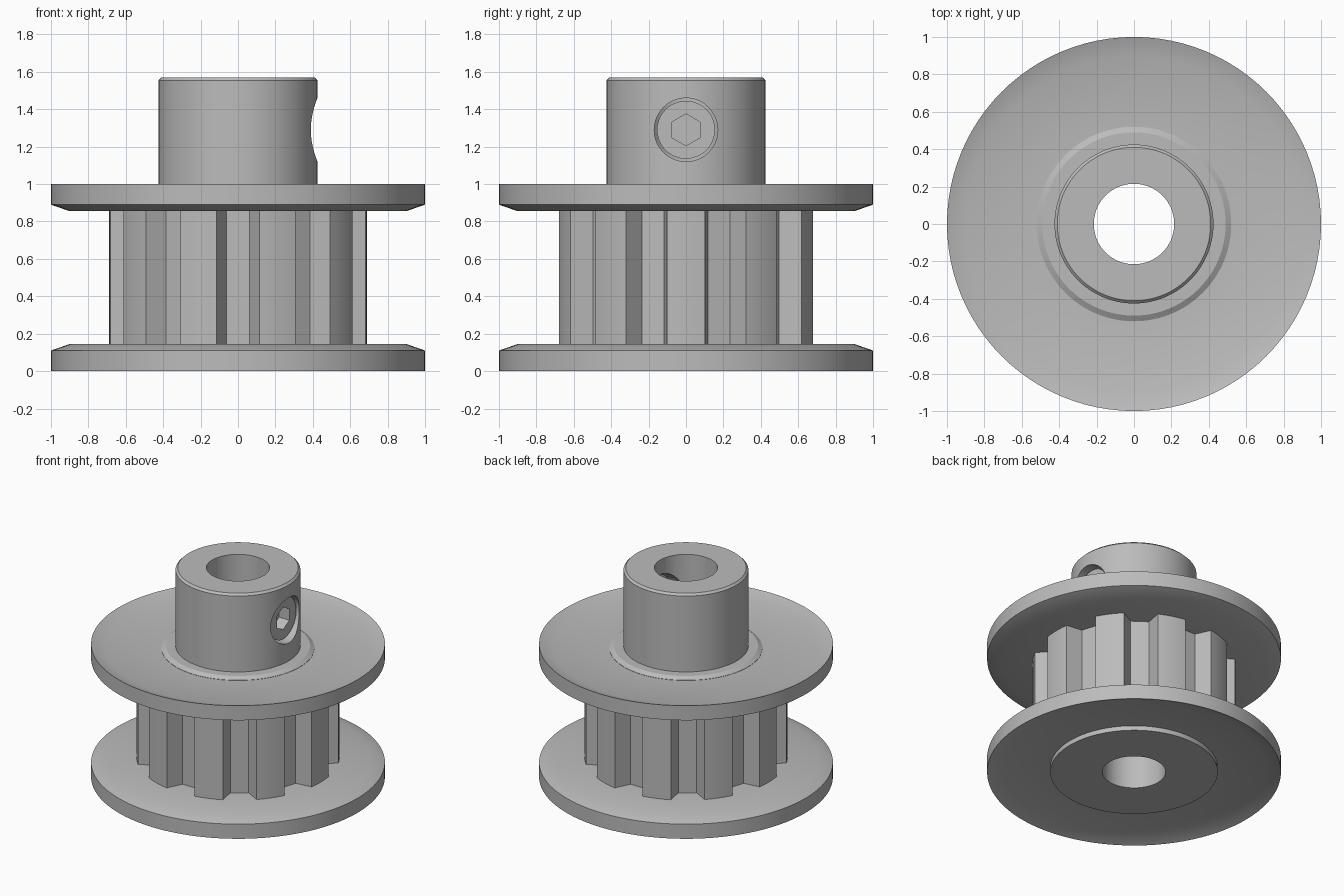
import bpy, bmesh
from math import sin, cos, pi, radians
from mathutils import Matrix, Vector

if "Cube" in bpy.data.objects:
    bpy.data.objects.remove(bpy.data.objects["Cube"])

steel = bpy.data.materials.new("grey_metal")
steel.use_nodes = True
GREY = (0.5, 0.5, 0.5, 1)
steel.diffuse_color = GREY
steel.node_tree.nodes["Principled BSDF"].inputs["Base Color"].default_value = GREY

SEGMENTS = 96
BORE, SLEEVE = 0.215, 0.45


def finish(name, bm):
    bmesh.ops.recalc_face_normals(bm, faces=bm.faces)
    mesh = bpy.data.meshes.new(name)
    bm.to_mesh(mesh)
    bm.free()
    obj = bpy.data.objects.new(name, mesh)
    mesh.materials.append(steel)
    bpy.context.collection.objects.link(obj)
    return obj


def skin(bm, rings):
    """Join equal-length closed rings into a closed tube."""
    for a, b in zip(rings, rings[1:] + rings[:1]):
        for i in range(len(a)):
            j = (i + 1) % len(a)
            bm.faces.new((a[i], a[j], b[j], b[i]))


def lathe(name, profile):
    """Revolve a closed (radius, height) profile about z."""
    bm = bmesh.new()
    angles = [2 * pi * i / SEGMENTS for i in range(SEGMENTS)]
    skin(bm, [[bm.verts.new((r * cos(t), r * sin(t), z)) for t in angles]
              for r, z in profile])
    return finish(name, bm)


def rod(name, radius, x0, x1, z, sides):
    """Solid prism along x."""
    bm = bmesh.new()
    bmesh.ops.create_cone(bm, cap_ends=True, segments=sides, radius1=radius,
                          radius2=radius, depth=x1 - x0)
    turn = Matrix.Rotation(pi / 2, 4, 'Y')
    if sides == 6:  # put two corners of the hexagon on the y axis
        turn = turn @ Matrix.Rotation(pi / 2, 4, 'Z')
    place = Matrix.Translation(((x0 + x1) / 2, 0, z))
    bmesh.ops.transform(bm, matrix=place @ turn, verts=bm.verts)
    return finish(name, bm)


def activate(obj):
    bpy.ops.object.select_all(action='DESELECT')
    obj.select_set(True)
    bpy.context.view_layer.objects.active = obj


def cut(obj, cutter):
    mod = obj.modifiers.new("cut", 'BOOLEAN')
    mod.operation, mod.solver, mod.object = 'DIFFERENCE', 'EXACT', cutter
    activate(obj)
    bpy.ops.object.modifier_apply(modifier=mod.name)
    bpy.data.objects.remove(cutter)


# Hub sleeve: bottom boss, bore, stepped collar and chamfered hub
hub = lathe("hub_sleeve", [
    (BORE, 0), (0.57, 0), (0.57, 0.06), (SLEEVE, 0.06), (SLEEVE, 0.93),
    (0.52, 0.93), (0.52, 0.967), (0.49, 0.985), (0.425, 0.985),
    (0.425, 1.555), (0.41, 1.57), (BORE, 1.57)])

# Flanges: thin discs with the rim bent outward, mirrored about mid height
flange = [(SLEEVE, 0.035), (0.9, 0.035), (1, 0), (1, 0.11), (0.9, 0.145), (SLEEVE, 0.145)]
parts = [hub, lathe("bottom_flange", flange),
         lathe("top_flange", [(r, 1 - z) for r, z in flange])]

# Toothed barrel: ten trapezoid grooves between curved lands
TEETH, TIP, FLOOR, HALF_FLOOR = 10, 0.69, 0.57, 0.0625
half_groove = radians(9.6)
pitch = 2 * pi / TEETH
land = pitch - 2 * half_groove
outline = []
for k in range(TEETH):
    a = -pi / 2 + k * pitch
    along, across = Vector((cos(a), sin(a))), Vector((-sin(a), cos(a)))
    outline += [along * FLOOR + across * s for s in (-HALF_FLOOR, HALF_FLOOR)]
    for i in range(7):
        t = a + half_groove + land * i / 6
        outline.append(Vector((cos(t), sin(t))) * TIP)
inner = [p.normalized() * SLEEVE for p in outline]
bm = bmesh.new()
skin(bm, [[bm.verts.new((p.x, p.y, z)) for p in ring]
          for ring, z in ((inner, 0.12), (outline, 0.12), (outline, 0.88), (inner, 0.88))])
parts.append(finish("toothed_barrel", bm))

# Set screw with hexagonal socket, sunk in a radial hole
SCREW_Z = 1.29
cut(hub, rod("screw_hole_cutter", 0.17, 0.1, 0.6, SCREW_Z, 48))
screw = rod("set_screw", 0.155, 0.24, 0.375, SCREW_Z, 48)
cut(screw, rod("socket_cutter", 0.085, 0.29, 0.5, SCREW_Z, 6))
parts.append(screw)

for part in parts:
    activate(part)
    bpy.ops.object.shade_smooth_by_angle(angle=radians(30))
